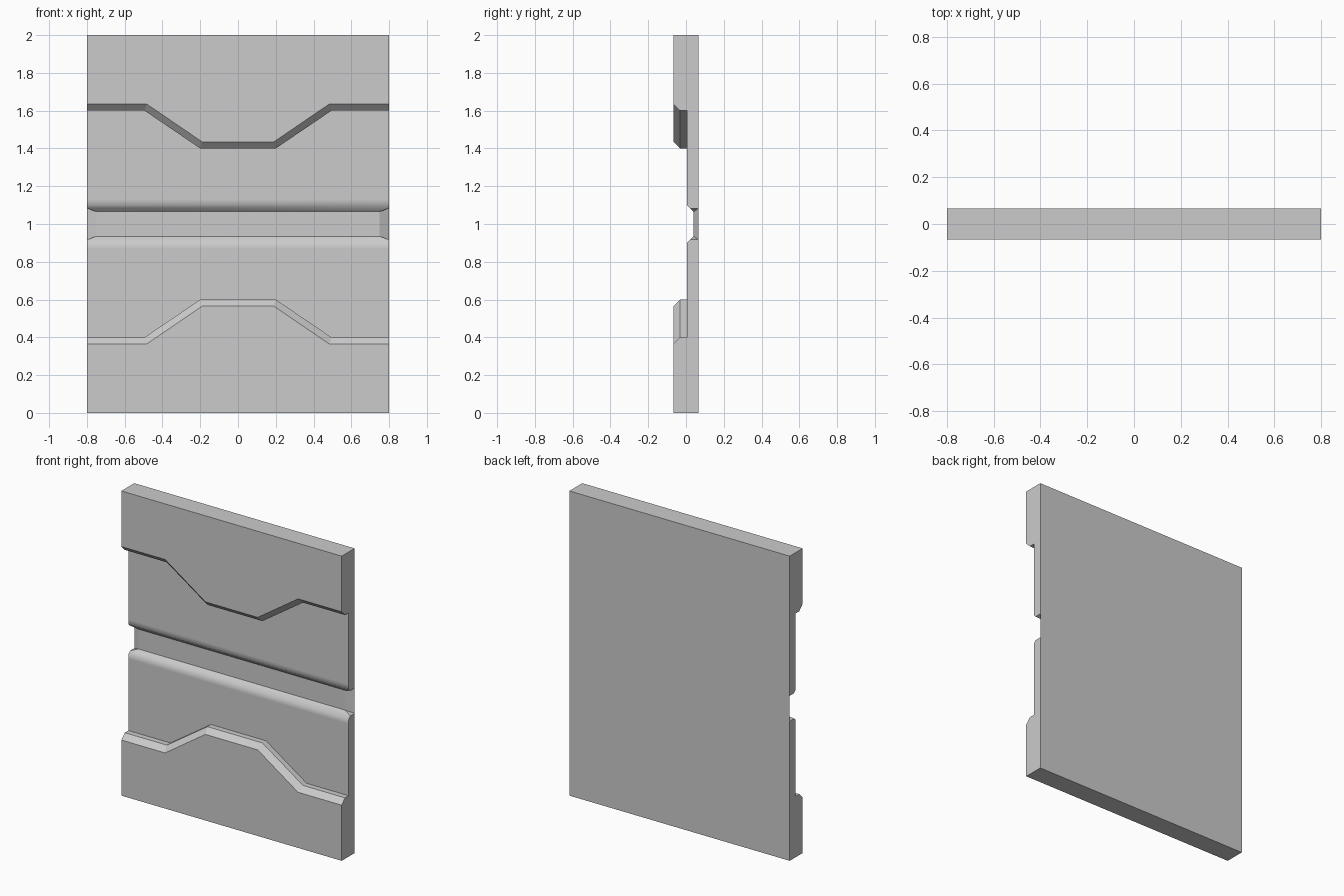
import bpy, bmesh

if "Cube" in bpy.data.objects:
    bpy.data.objects.remove(bpy.data.objects["Cube"])

W, D = 0.8, 0.0667          # half width, half depth
REC, FLOOR = 0.005, 0.04    # depth of recessed face and of centre groove


def step_profile(outer, inner, y, low):
    """Trapezoid step line across the panel (z measured from the middle)."""
    xs = (-W, -outer, -inner, inner, outer, W)
    zs = (low, low, low + 0.2, low + 0.2, low, low)
    return [(x, y, z) for x, z in zip(xs, zs)]


bm = bmesh.new()


def face(points, smooth=False):
    f = bm.faces.new([bm.verts.new(p) for p in points])
    f.smooth = smooth


def loft(a, b):
    for i in range(len(a) - 1):
        face((a[i], a[i + 1], b[i + 1], b[i]))


# raised lower slab with its chamfered, stepped edge
front = step_profile(0.483, 0.19, -D, -0.635)
chamfer = step_profile(0.495, 0.2, -0.032, -0.6)
root = step_profile(0.495, 0.2, REC, -0.6)
face([(-W, -D, -1), (W, -D, -1)] + front[::-1])
loft(front, chamfer)
loft(chamfer, root)

# recessed face, soft shoulder and sloped groove wall
def pair(x, y, z):
    return [(-x, y, z), (x, y, z)]


support, lip = pair(W, REC, -0.13), pair(W, REC, -0.1)
A = pair(0.75, FLOOR, -0.065)
B = pair(W, 0.022, -0.083)
C = pair(W, D, -0.083)
face(root + support[::-1])
face(support + lip[::-1], True)
face([lip[0], lip[1], B[1], A[1], A[0], B[0]], True)

# groove floor, running out to the back edge at both ends
M, E = pair(0.75, FLOOR, 0), pair(W, D, 0)
face([A[0], A[1], M[1], M[0]])
for i, s in enumerate((-1, 1)):
    face([A[i], C[i], E[i], M[i]])
    face([A[i], B[i], C[i]])
    # side wall
    end = -i
    face([(s * W, D, -1), (s * W, -D, -1), front[end], chamfer[end],
          root[end], support[i], lip[i], B[i], C[i]])

# bottom and back
face([(-W, -D, -1), (W, -D, -1), (W, D, -1), (-W, D, -1)])
face([(-W, D, -1), (W, D, -1), C[1], E[1], E[0], C[0]])

bmesh.ops.remove_doubles(bm, verts=bm.verts, dist=1e-4)
bmesh.ops.recalc_face_normals(bm, faces=bm.faces)
mesh = bpy.data.meshes.new("wall_panel")
bm.to_mesh(mesh)
bm.free()

# upper half mirrors the lower half
panel = bpy.data.objects.new("wall_panel", mesh)
panel.location.z = 1
bpy.context.collection.objects.link(panel)
mirror = panel.modifiers.new("upper_half", 'MIRROR')
mirror.use_axis = (False, False, True)
